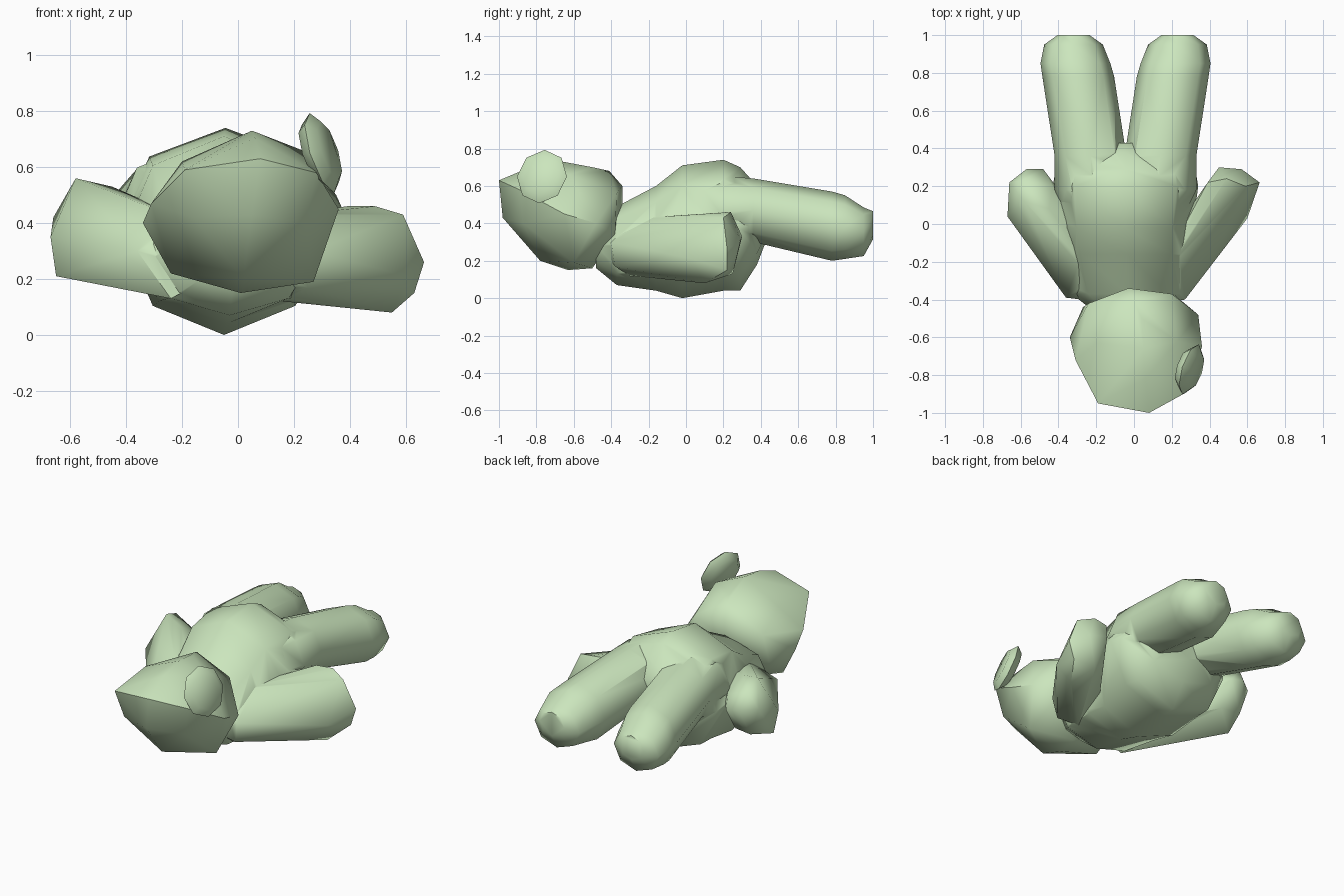
import bpy, bmesh, math
from mathutils import Vector, Matrix

mat = bpy.data.materials.new("soft_green")
mat.diffuse_color = (0.60, 0.79, 0.51, 1)


def smooth(ob, angle):
    bpy.ops.object.select_all(action='DESELECT')
    ob.select_set(True)
    bpy.context.view_layer.objects.active = ob
    bpy.ops.object.shade_smooth_by_angle(angle=math.radians(angle))


def finish(name, bm, angle):
    bmesh.ops.recalc_face_normals(bm, faces=bm.faces)
    me = bpy.data.meshes.new(name)
    bm.to_mesh(me)
    bm.free()
    ob = bpy.data.objects.new(name, me)
    bpy.context.collection.objects.link(ob)
    me.materials.append(mat)
    smooth(ob, angle)
    return ob


def hull(name, pts, angle=50):
    """Faceted plush lump wrapped around a few guide points."""
    bm = bmesh.new()
    for p in pts:
        bm.verts.new(p)
    bmesh.ops.convex_hull(bm, input=bm.verts)
    loose = [v for v in bm.verts if not v.link_faces]
    bmesh.ops.delete(bm, geom=loose, context='VERTS')
    return finish(name, bm, angle)


def loft(name, rings, n=8, m=Matrix.Identity(4), angle=65):
    """Skin elliptical rings (cx, y, cz, rx, rz) along y."""
    bm = bmesh.new()
    loops = []
    for cx, y, cz, rx, rz in rings:
        loops.append([bm.verts.new(m @ Vector((
            cx + rx * math.cos(2 * math.pi * i / n), y,
            cz + rz * math.sin(2 * math.pi * i / n)))) for i in range(n)])
    for a, b in zip(loops, loops[1:]):
        for i in range(n):
            j = (i + 1) % n
            bm.faces.new((a[i], a[j], b[j], b[i]))
    bm.faces.new(loops[0])
    bm.faces.new(loops[-1])
    return finish(name, bm, angle)


# Body, lying on its belly
body = loft("body_with_limbs", [
    (-0.02, -0.48, 0.28, 0.17, 0.12), (-0.03, -0.37, 0.28, 0.30, 0.21),
    (-0.04, -0.16, 0.32, 0.34, 0.28), (-0.05, -0.02, 0.355, 0.36, 0.355),
    (-0.045, 0.20, 0.39, 0.385, 0.35), (-0.045, 0.29, 0.37, 0.37, 0.33),
    (-0.045, 0.38, 0.39, 0.30, 0.21), (-0.05, 0.43, 0.42, 0.16, 0.11)])

# Legs, mirrored about the body centre line and blended into the back
limbs = []
for side, label in ((-1, "left"), (1, "right")):
    limbs.append(loft(label + "_leg", [
        (-0.045 + side * dx, y, cz, rx, rz) for dx, y, cz, rx, rz in (
            (0.12, -0.04, 0.44, 0.15, 0.14), (0.175, 0.18, 0.46, 0.20, 0.195),
            (0.185, 0.36, 0.47, 0.19, 0.17),
            (0.25, 0.78, 0.385, 0.19, 0.185), (0.265, 0.85, 0.38, 0.185, 0.17),
            (0.275, 0.95, 0.355, 0.155, 0.13), (0.275, 1.0, 0.39, 0.085, 0.075))]))

# Arms, spread back from the shoulders
limbs.append(hull("right_arm", [
    (0.60, 0.03, 0.21), (0.665, 0.22, 0.26), (0.57, 0.29, 0.30), (0.45, 0.30, 0.33),
    (0.49, 0.24, 0.46), (0.59, 0.20, 0.43), (0.39, 0.22, 0.46), (0.63, 0.22, 0.15),
    (0.55, 0.10, 0.08), (0.50, 0.25, 0.13), (0.40, 0.20, 0.16), (0.36, 0.12, 0.25),
    (0.27, -0.40, 0.30), (0.25, -0.38, 0.17), (0.16, -0.30, 0.12), (0.02, -0.44, 0.25),
    (0.12, -0.28, 0.42), (0.20, -0.22, 0.43), (0.10, -0.20, 0.20)]))
limbs.append(hull("left_arm", [
    (-0.67, 0.04, 0.35), (-0.65, 0.06, 0.21), (-0.66, 0.22, 0.42), (-0.58, 0.12, 0.56),
    (-0.45, 0.08, 0.53), (-0.57, 0.29, 0.42), (-0.48, 0.29, 0.40), (-0.43, 0.20, 0.45),
    (-0.41, 0.04, 0.38), (-0.48, 0.20, 0.25), (-0.60, 0.22, 0.25), (-0.59, 0.23, 0.52),
    (-0.36, -0.39, 0.30), (-0.24, -0.40, 0.13), (-0.22, -0.30, 0.42),
    (-0.03, -0.43, 0.24), (-0.15, -0.15, 0.40), (-0.20, -0.15, 0.20)]))

# Sew the limbs and body into one skin
for limb in limbs:
    mod = body.modifiers.new("sew", 'BOOLEAN')
    mod.operation = 'UNION'
    mod.solver = 'EXACT'
    mod.object = limb
    bpy.context.view_layer.objects.active = body
    bpy.ops.object.modifier_move_to_index(modifier="sew", index=0)
    bpy.ops.object.modifier_apply(modifier="sew")
    bpy.data.objects.remove(limb)
smooth(body, 60)

# Head: domed crown above a tilted seam, rounded face below
seam = [(0.08, -1, 0.63), (-0.19, -0.95, 0.59), (0.28, -0.89, 0.58),
        (-0.31, -0.72, 0.47), (-0.34, -0.6, 0.40), (0.36, -0.65, 0.45),
        (0.34, -0.48, 0.40), (0.22, -0.38, 0.34), (-0.27, -0.44, 0.36)]
face = [(0.05, -0.98, 0.43), (-0.16, -0.90, 0.42), (0.24, -0.87, 0.40),
        (0.02, -0.78, 0.20), (-0.24, -0.62, 0.22), (0.01, -0.63, 0.15),
        (0.27, -0.60, 0.19), (0.03, -0.50, 0.16)]
crown = [(0.05, -0.66, 0.73), (0.04, -0.50, 0.70), (0.23, -0.62, 0.66),
         (-0.20, -0.63, 0.62), (0.06, -0.82, 0.705), (0.0, -0.41, 0.68),
         (-0.03, -0.34, 0.60), (-0.03, -0.34, 0.48), (0.20, -0.37, 0.56),
         (-0.24, -0.42, 0.53)]
hull("head", seam + face + crown, 45)

# Ear: a tapered disc leaning inward and turned a little forward
ear_place = (Matrix.Translation((0.30, -0.77, 0.65))
             @ Matrix.Rotation(math.radians(-18), 4, 'Z')
             @ Matrix.Rotation(math.radians(-18), 4, 'Y')
             @ Matrix.Rotation(math.radians(-90), 4, 'Z'))
loft("ear", [(0, -0.04, 0.01, 0.10, 0.11), (0, 0.0, 0, 0.14, 0.15),
             (0, 0.03, 0, 0.10, 0.11)], m=ear_place)
